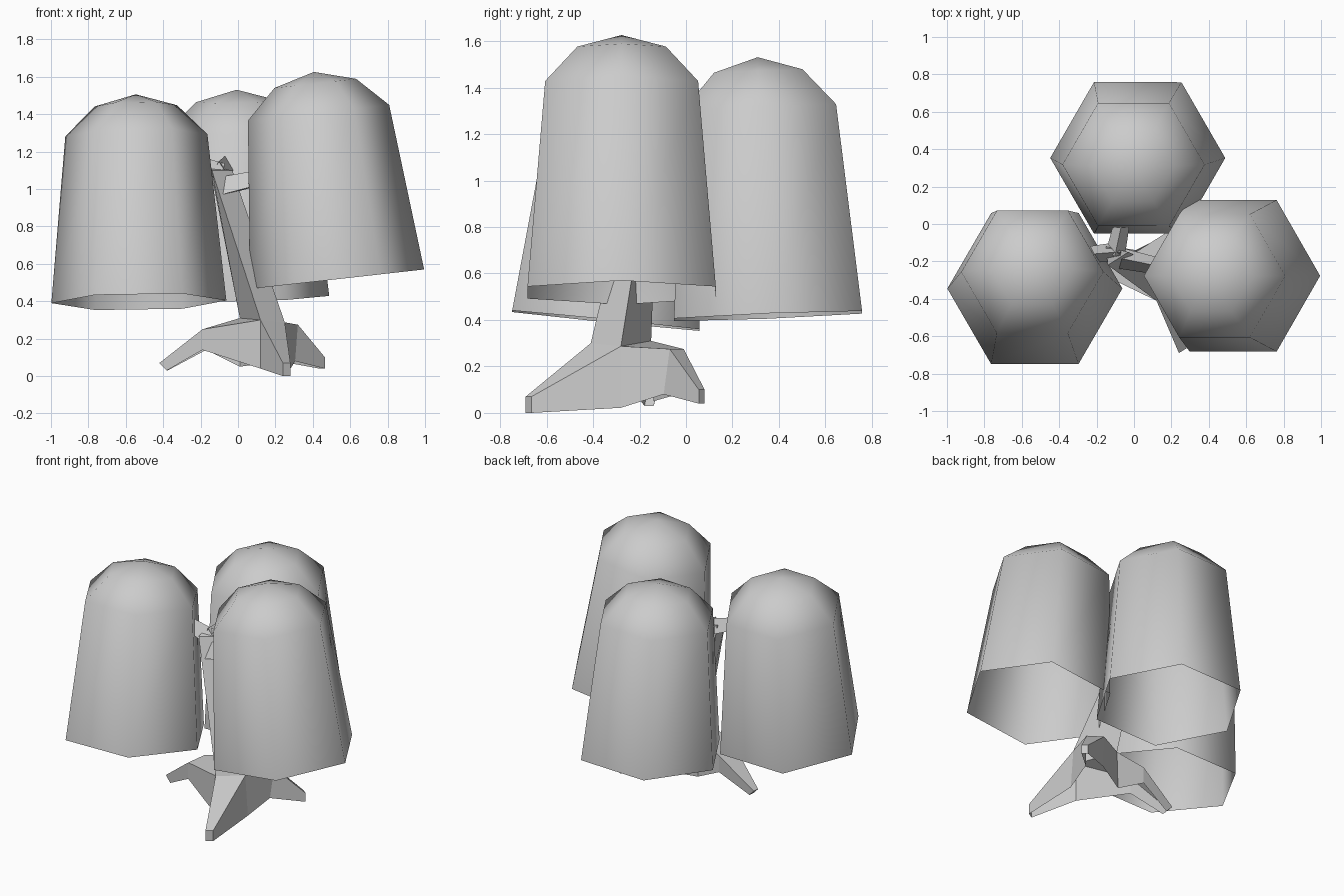
import bpy, bmesh, math
from mathutils import Vector

if "Cube" in bpy.data.objects:
    bpy.data.objects.remove(bpy.data.objects["Cube"])


def make_object(name, bm, smooth=False):
    bmesh.ops.remove_doubles(bm, verts=bm.verts, dist=0.0005)
    bmesh.ops.recalc_face_normals(bm, faces=bm.faces)
    for f in bm.faces:
        f.smooth = smooth
    mesh = bpy.data.meshes.new(name)
    bm.to_mesh(mesh)
    bm.free()
    obj = bpy.data.objects.new(name, mesh)
    bpy.context.collection.objects.link(obj)
    return obj


def loft(bm, sections, closed=True, cap_end=False):
    rings = [[bm.verts.new(p) for p in s] for s in sections]
    n = len(rings[0])
    for a, b in zip(rings, rings[1:]):
        for i in range(n if closed else n - 1):
            j = (i + 1) % n
            bm.faces.new((a[i], a[j], b[j], b[i]))
    if cap_end:
        bm.faces.new(rings[-1])
    return rings


# Hexagonal foliage shells, open underneath: (height along axis, radius)
PROFILE = [(0, 0.468), (0.895, 0.38), (1.053, 0.22)]
APEX = 1.115


def canopy(name, base, axis):
    rot = Vector((0, 0, 1)).rotation_difference(Vector(axis).normalized())
    place = lambda p: Vector(base) + rot @ Vector(p)
    bm = bmesh.new()
    rings = loft(bm, [[place((r * math.cos(k * math.pi / 3),
                              r * math.sin(k * math.pi / 3), t))
                       for k in range(6)] for t, r in PROFILE])
    top = bm.verts.new(place((0, 0, APEX)))
    for i in range(6):
        bm.faces.new((rings[-1][i], rings[-1][(i + 1) % 6], top))
    make_object(name, bm, smooth=True)


canopy("left_foliage", (-0.53, -0.345, 0.397), (-0.015, 0.10, 0.995))
canopy("right_foliage", (0.53, -0.277, 0.518), (-0.111, 0, 0.994))
canopy("back_foliage", (0.02, 0.353, 0.417), (-0.025, -0.04, 1))

# Three-sided leaning trunk; its corners sit between the roots
corners = [(0.12, -0.41, 0.30), (0.25, -0.28, 0.287), (0.01, -0.15, 0.31)]
valleys = [(0.12, -0.41, 0.04), (0.27, -0.28, 0.022), (0.01, -0.14, 0.05)]
crown = [(-0.14, -0.22, 1.10), (-0.03, -0.15, 1.10), (-0.15, -0.12, 1.12)]
bm = bmesh.new()
loft(bm, [corners, crown], cap_end=True)


# Roots: channel sections (bottom, top, top, bottom) running out to a capped tip
def root(i, j, *sections):
    start = [valleys[i], corners[i], corners[j], valleys[j]]
    path = [start]
    for a, b, top, low, pull in sections:
        pa, pb = Vector((*a, 0)), Vector((*b, 0))
        back = (Vector((0.14, -0.28, 0)) - (pa + pb) / 2).normalized() * pull
        up, down = Vector((0, 0, top)), Vector((0, 0, low))
        path.append([pa + back + down, pa + up, pb + up, pb + back + down])
    loft(bm, path, closed=False, cap_end=True)


root(0, 1, ((0.24, -0.69), (0.28, -0.665), 0.07, 0.0, 0))
root(1, 2, ((0.32, -0.07), (0.23, -0.01), 0.275, 0.08, 0.03),
     ((0.465, 0.055), (0.435, 0.08), 0.10, 0.04, 0))
root(2, 0, ((-0.17, -0.11), (-0.19, -0.26), 0.25, 0.14, 0),
     ((-0.415, -0.13), (-0.42, -0.17), 0.07, 0.03, 0.04))
make_object("trunk_and_roots", bm)


# Short tapered branches into each foliage shell
def branch(name, start, end, r0, r1):
    start, end = Vector(start), Vector(end)
    q = (end - start).to_track_quat('Z', 'Y')
    bm = bmesh.new()
    loft(bm, [[c + q @ Vector((r * math.cos(a), r * math.sin(a), 0))
               for a in (math.pi / 2, math.pi * 7 / 6, math.pi * 11 / 6)]
              for c, r in ((start, r0), (end, r1))], cap_end=True)
    make_object(name, bm)


branch("left_branch", (-0.09, -0.15, 1.08), (-0.34, -0.17, 1.17), 0.06, 0.04)
branch("right_branch", (-0.09, -0.18, 1.0), (0.25, -0.25, 1.08), 0.065, 0.045)
branch("back_branch", (-0.10, -0.16, 1.09), (-0.04, 0.12, 1.16), 0.06, 0.04)
